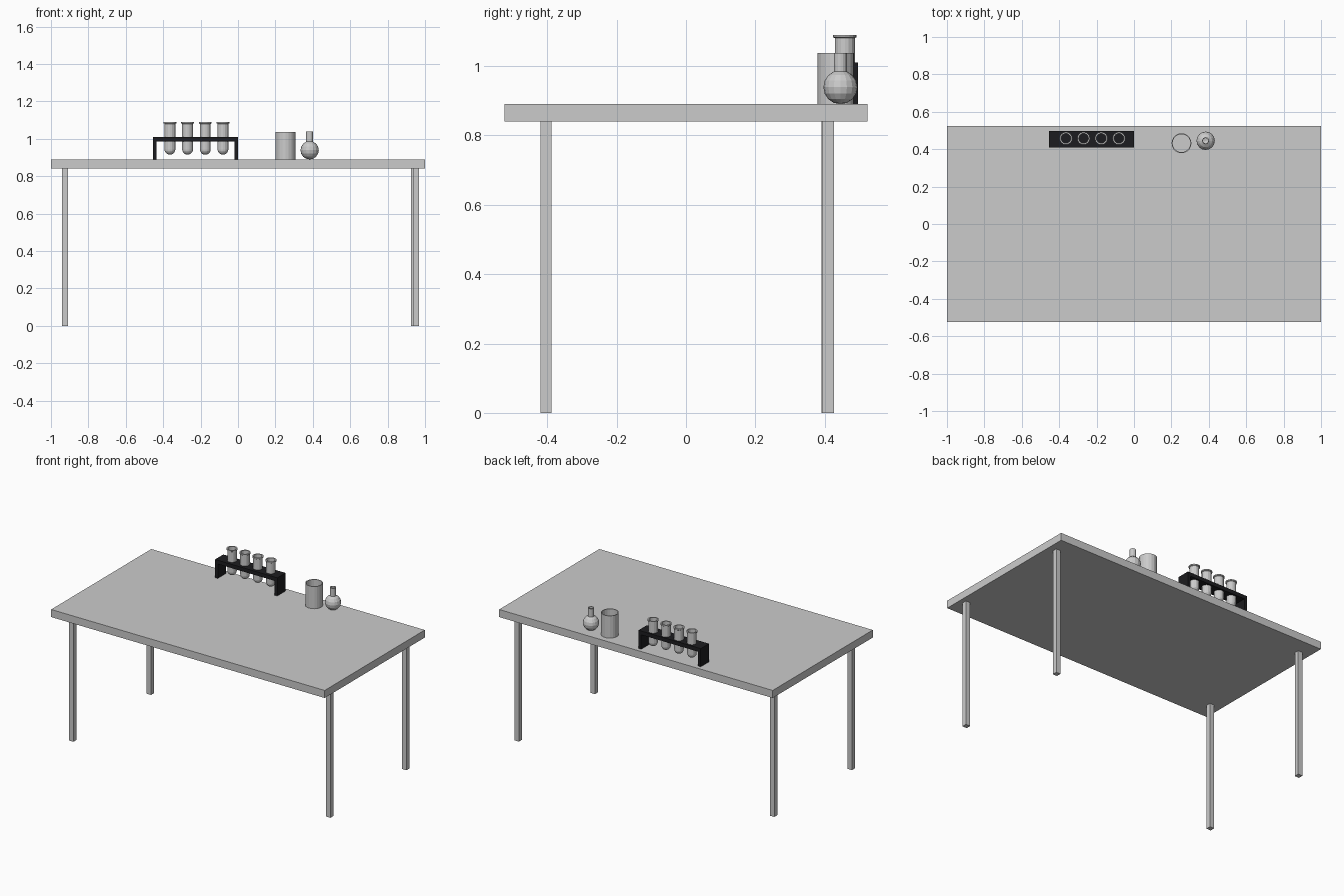
import bpy, bmesh
from math import cos, sin, pi

if "Cube" in bpy.data.objects:
    bpy.data.objects.remove(bpy.data.objects["Cube"])


def finish(bm, name, mat=None):
    bmesh.ops.recalc_face_normals(bm, faces=bm.faces)
    me = bpy.data.meshes.new(name)
    bm.to_mesh(me)
    bm.free()
    ob = bpy.data.objects.new(name, me)
    bpy.context.collection.objects.link(ob)
    if mat:
        me.materials.append(mat)
    return ob


def box(name, x, y, z, mat=None):
    """Box from (min, max) ranges."""
    bm = bmesh.new()
    bmesh.ops.create_cube(bm, size=1)
    for v in bm.verts:
        v.co = [(a + b) / 2 + c * (b - a) for (a, b), c in zip((x, y, z), v.co)]
    return finish(bm, name, mat)


def lathe(name, profile, loc, sides=16):
    """Spin an (r, z) profile around a vertical axis at loc."""
    bm = bmesh.new()
    verts = [bm.verts.new((r, 0, z)) for r, z in profile]
    edges = [bm.edges.new(p) for p in zip(verts, verts[1:])]
    bmesh.ops.spin(bm, geom=verts + edges, cent=(0, 0, 0), axis=(0, 0, 1),
                   angle=2 * pi, steps=sides, use_duplicate=False)
    bmesh.ops.remove_doubles(bm, verts=bm.verts, dist=1e-4)
    ob = finish(bm, name)
    ob.location = loc
    return ob


def arc(r, z, a0, a1, n):
    """Profile points on a circle; angles in degrees from straight down."""
    angles = [(a0 + (a1 - a0) * i / n) * pi / 180 for i in range(n + 1)]
    return [(r * sin(a), z - r * cos(a)) for a in angles]


TOP = 0.89
black = bpy.data.materials.new("black_plastic")
black.diffuse_color = (0.012, 0.012, 0.014, 1)
black.use_nodes = True
black.node_tree.nodes["Principled BSDF"].inputs["Base Color"].default_value = black.diffuse_color

# Table
box("table_top", (-1, 1), (-0.523, 0.523), (0.84, TOP))
for name, x, y in (("front_left_leg", -0.926, -0.403), ("front_right_leg", 0.953, -0.403),
                   ("back_left_leg", -0.926, 0.407), ("back_right_leg", 0.94, 0.41)):
    box(name, (x - 0.016, x + 0.016), (y - 0.016, y + 0.016), (0, 0.84))

# Test tube rack: solid shelf on two end plates
ry = (0.41, 0.496)
box("rack_shelf", (-0.455, 0), ry, (0.985, 1.01), black)
box("rack_left_end", (-0.455, -0.435), ry, (TOP, 0.985), black)
box("rack_right_end", (-0.02, 0), ry, (TOP, 0.985), black)

# Round-bottomed open tubes with a small lip
tube = (arc(0.029, 0.029, 0, 90, 5)
        + [(0.029, 0.165), (0.034, 0.168), (0.034, 0.175), (0.026, 0.175)]
        + arc(0.026, 0.029, 90, 0, 5))
for i in range(4):
    lathe(f"test_tube_{i + 1}", tube, (-0.364 + i * 0.0945, 0.458, 0.915))

# Open beaker
lathe("beaker", [(0, 0), (0.053, 0), (0.053, 0.147), (0.048, 0.147),
                 (0.048, 0.006), (0, 0.006)], (0.254, 0.432, TOP), 20)

# Round flask with an open neck
flask = (arc(0.049, 0.049, 0, 157.5, 7)
         + [(0.019, 0.148), (0.014, 0.148), (0.014, 0.09)]
         + arc(0.045, 0.049, 160, 0, 7))
lathe("flask", flask, (0.383, 0.445, TOP))
